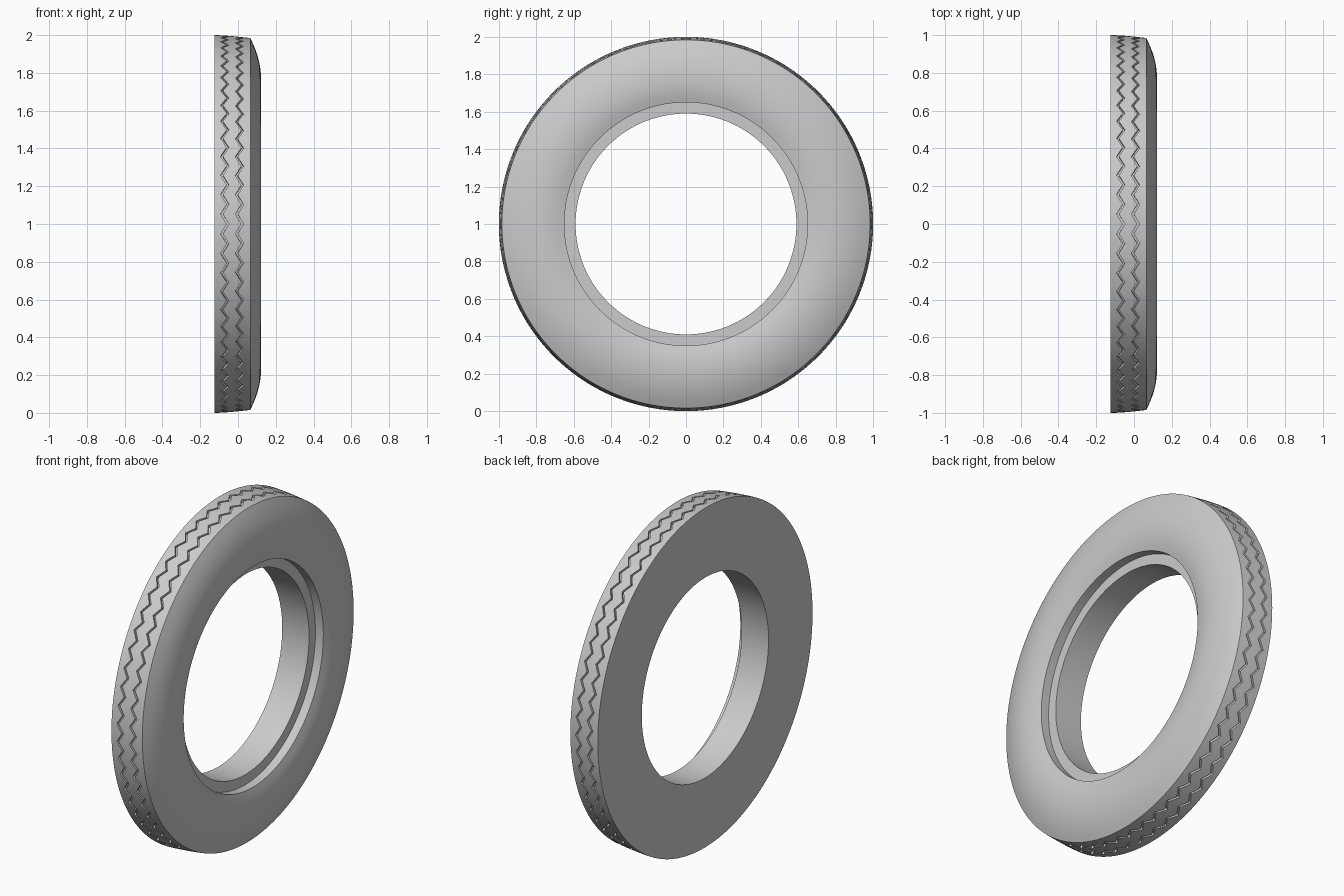
import bpy, bmesh, math

cube = bpy.data.objects.get("Cube")
if cube:
    bpy.data.objects.remove(cube, do_unlink=True)

ZIGZAGS = 60            # zigzag repeats around the tread
STEPS = 4               # segments per repeat
SEGMENTS = ZIGZAGS * STEPS
SWING = 0.016           # sideways swing of the grooves
HALF = 0.006            # half width of a groove
DEPTH = 0.016


def tread_radius(x):
    """Slight crown of the tread, falling toward the shoulder."""
    return 1.0 - 0.016 * ((x + 0.125) / 0.19) ** 1.6


def groove(centre):
    """Four profile points (x, radius drop, swing) of one groove."""
    return [(centre - HALF, 0, SWING), (centre - HALF, DEPTH, SWING),
            (centre + HALF, DEPTH, SWING), (centre + HALF, 0, SWING)]


# Tread from the flat back face to the shoulder, with two zigzag grooves
tread = [(-0.125, 0, 0), (-0.1, 0, 0)] + groove(-0.07) + [(-0.033, 0, 0)]
tread += groove(0.008) + [(0.04, 0, 0), (0.065, 0, 0)]

# Rounded sidewall, then the stepped bead seat and the bore
sidewall = [(0.079, 0.955), (0.092, 0.925), (0.104, 0.89), (0.114, 0.85),
            (0.12, 0.81), (0.122, 0.77), (0.12, 0.73), (0.113, 0.69), (0.101, 0.65)]
bead = [(0.05, 0.65), (0.05, 0.59), (-0.125, 0.59)]

bm = bmesh.new()
rings = []
for i in range(SEGMENTS):
    angle = math.tau * i / SEGMENTS
    wave = abs((i % STEPS) - STEPS / 2) / (STEPS / 4) - 1     # triangle wave
    section = []
    for x, drop, swing in tread:
        x += wave * swing
        section.append((x, tread_radius(x) - drop))
    section += sidewall + bead
    rings.append([bm.verts.new((x, r * math.cos(angle), 1 + r * math.sin(angle)))
                  for x, r in section])

# Skin the closed cross-section around the axle
for i, ring in enumerate(rings):
    following = rings[(i + 1) % SEGMENTS]
    for j in range(len(ring)):
        k = (j + 1) % len(ring)
        bm.faces.new((ring[j], ring[k], following[k], following[j]))
bmesh.ops.recalc_face_normals(bm, faces=bm.faces)

mesh = bpy.data.meshes.new("tire")
bm.to_mesh(mesh)
bm.free()
tire = bpy.data.objects.new("tire", mesh)
bpy.context.collection.objects.link(tire)

# Plain grey rubber
rubber = bpy.data.materials.new("grey_rubber")
rubber.use_nodes = True
grey = (0.6, 0.6, 0.6, 1)
rubber.diffuse_color = grey
rubber.node_tree.nodes["Principled BSDF"].inputs["Base Color"].default_value = grey
mesh.materials.append(rubber)

# Smooth surfaces, crisp shoulder, grooves and bead step
bpy.ops.object.select_all(action="DESELECT")
tire.select_set(True)
bpy.context.view_layer.objects.active = tire
bpy.ops.object.shade_smooth_by_angle(angle=math.radians(30))
